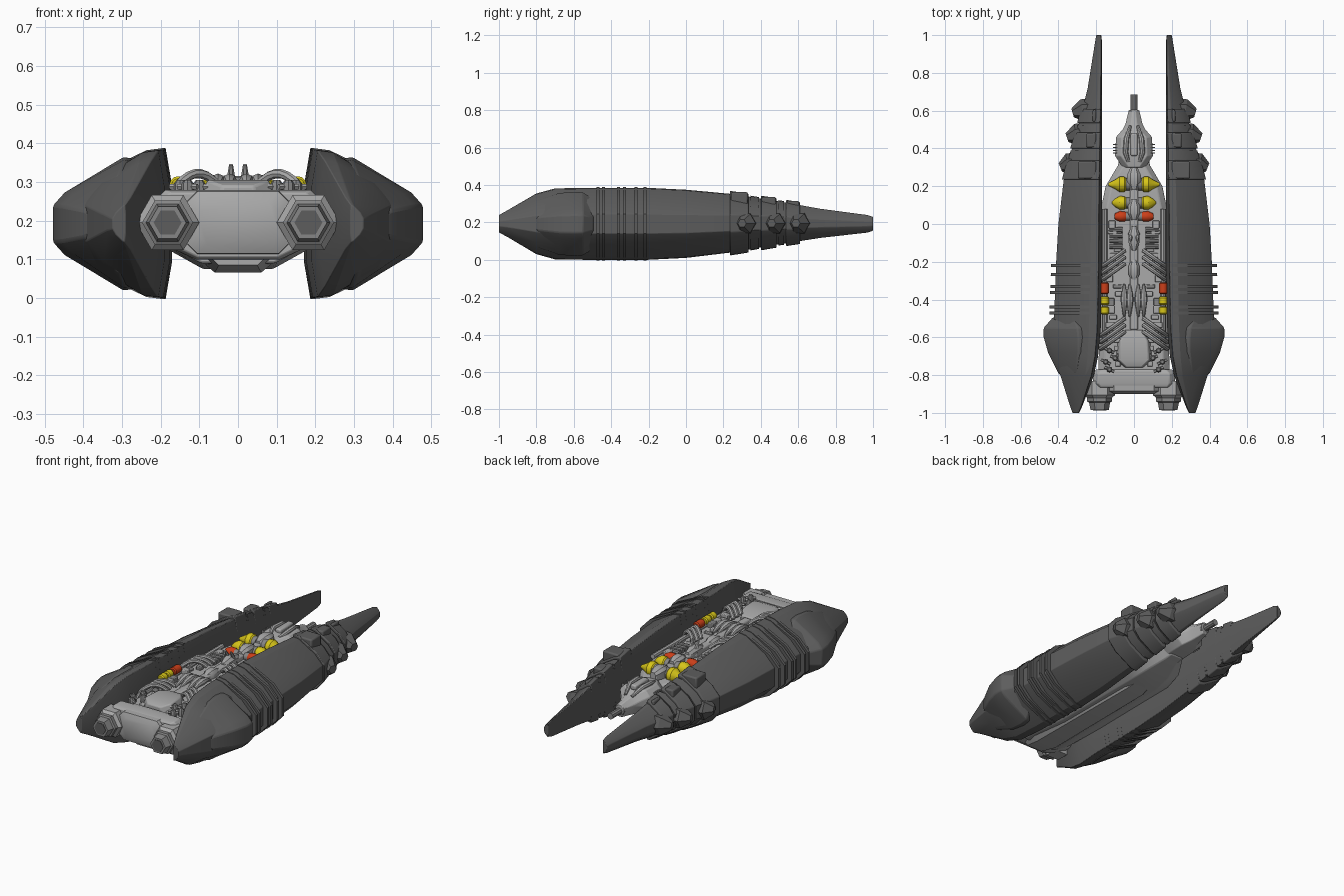
import bpy, bmesh, math, random
from mathutils import Vector

if "Cube" in bpy.data.objects:
    bpy.data.objects.remove(bpy.data.objects["Cube"])

random.seed(4)


def material(name, rgb):
    m = bpy.data.materials.new(name)
    m.diffuse_color = (*rgb, 1)
    m.use_nodes = True
    m.node_tree.nodes["Principled BSDF"].inputs["Base Color"].default_value = m.diffuse_color
    return m


DARK = material("dark armour grey", (0.11, 0.11, 0.11))
LIGHT = material("light hull grey", (0.40, 0.40, 0.40))
MID = material("machinery grey", (0.24, 0.24, 0.24))
YELLOW = material("yellow", (0.68, 0.56, 0.01))
RED = material("red", (0.60, 0.05, 0.01))


def loft(name, rings, mat, mirror=True, bevel=0.0, angle=30):
    """Skin a list of equal-length rings, cap both ends, mirror across x."""
    bm = bmesh.new()
    vs = [[bm.verts.new(p) for p in r] for r in rings]
    n = len(rings[0])
    for a, b in zip(vs, vs[1:]):
        for i in range(n):
            bm.faces.new((a[i], a[(i + 1) % n], b[(i + 1) % n], b[i]))
    bm.faces.new(vs[0])
    bm.faces.new(vs[-1])
    bmesh.ops.recalc_face_normals(bm, faces=bm.faces)
    me = bpy.data.meshes.new(name)
    bm.to_mesh(me)
    bm.free()
    for p in me.polygons:
        p.use_smooth = True
    me.set_sharp_from_angle(angle=math.radians(angle))
    me.materials.append(mat)
    ob = bpy.data.objects.new(name, me)
    bpy.context.collection.objects.link(ob)
    if bevel:
        b = ob.modifiers.new("bevel", "BEVEL")
        b.width, b.segments = bevel, 2
        b.angle_limit = math.radians(25)
    if mirror:
        ob.modifiers.new("mirror", "MIRROR").use_mirror_merge = False
    return ob


def sweep(name, pts, radii, mat, sides=8, mirror=True):
    """Round or faceted tube through points, one radius per point."""
    pts = [Vector(p) for p in pts]
    up = Vector((0, 0, 1)) if abs((pts[-1] - pts[0]).normalized().z) < 0.8 else Vector((0, 1, 0))
    rings = []
    for i, (p, r) in enumerate(zip(pts, radii)):
        a, b = pts[max(i - 1, 0)], pts[min(i + 1, len(pts) - 1)]
        t = (b - a).normalized()
        u = t.cross(up).normalized()
        v = u.cross(t)
        rings.append([p + r * (math.cos(k * math.tau / sides) * u + math.sin(k * math.tau / sides) * v)
                      for k in range(sides)])
    return loft(name, rings, mat, mirror, angle=35 if sides > 6 else 20)


def box(name, x0, x1, y0, y1, z0, z1, mat, mirror=True, bevel=0.008):
    return loft(name, [[(x0, y, z0), (x1, y, z0), (x1, y, z1), (x0, y, z1)] for y in (y0, y1)],
                mat, mirror, bevel)


# Side pod stations: y, inner x, outer x, bottom z, top z
POD = [(-1.0, .29, .325, .145, .24), (-.96, .272, .34, .125, .262), (-.8, .212, .39, .03, .355),
       (-.7, .19, .415, .002, .382), (-.55, .176, .425, 0, .385), (-.2, .17, .412, 0, .385),
       (0, .17, .40, .01, .375), (.25, .17, .37, .04, .352), (.5, .17, .30, .083, .312),
       (.72, .17, .245, .117, .273), (.97, .17, .205, .145, .24), (1.0, .173, .20, .155, .23)]


def pod_at(y):
    for a, b in zip(POD, POD[1:]):
        if y <= b[0]:
            t = (y - a[0]) / (b[0] - a[0])
            return [p + (q - p) * t for p, q in zip(a, b)]
    return POD[-1]


def pod_ring(y, gx=0.0, gz=0.0):
    _, xi, xo, zb, zt = pod_at(y)
    zc, h, w = (zb + zt) / 2, (zt - zb) / 2, xo - xi
    xo, hh = xo + gx, h + gz
    half = [(xi, h * .5), (xi + .07 * w, hh), (xi + .25 * w, hh * .97),
            (xo - .25 * w, hh * .60), (xo, hh * .27)]
    return [(x, y, zc + z) for x, z in half] + [(x, y, zc - z) for x, z in reversed(half)]


loft("side_pod", [pod_ring(s[0]) for s in POD], DARK, bevel=.006, angle=22)

# Bulging rear shield on each pod
bulge = []
for y, xa, xb, s in [(-.815, .30, .375, .42), (-.79, .28, .40, .70), (-.68, .265, .455, .91),
                     (-.60, .265, .478, .95), (-.55, .27, .478, .93), (-.495, .29, .43, .72)]:
    half = [(xa, .175 * s), (xa + .03, .182 * s), (xb - .03, .085 * s), (xb, .05 * s)]
    bulge.append([(x, y, .192 + z) for x, z in half] + [(x, y, .192 - z) for x, z in reversed(half)])
loft("rear_shield", bulge, DARK, bevel=.006, angle=25)

# Cooling ribs wrapped around each pod
for y in (-.22, -.268, -.33, -.362, -.44, -.47):
    loft("pod_rib", [pod_ring(y - .008, .026, .003), pod_ring(y + .008, .026, .003)], DARK)

# Armour straps with outer studs near the pod tips
for y0, y1, tip in [(.235, .335, .39), (.40, .485, .355), (.535, .61, .325)]:
    loft("armour_strap", [pod_ring(y0, .010, .016), pod_ring(y1, .008, .016)], DARK, bevel=.005)
    ym = (y0 + y1) / 2 + .03
    xo = pod_at(ym)[2]
    sweep("strap_stud", [(xo - .05, ym, .195), (xo, ym, .195), (tip, ym - .015, .195)],
          [.065, .058, .024], DARK, 6)
    zt = pod_at(y0)[4]
    box("strap_plate", .20, pod_at(ym)[2] - .055, y0 + .005, y1 - .005, zt - .08, zt + .008, DARK)
for y0, y1 in [(.345, .39), (.495, .525)]:
    loft("inner_strap", [pod_ring(y0, .004, .006), pod_ring(y1, .004, .006)], DARK)


def hull_ring(y, w, zb, zt, c=.03):
    half = [(w * .5, zb), (w, zb + .05), (w, zt - c), (w - c, zt)]
    return [(x, y, z) for x, z in half] + [(-x, y, z) for x, z in reversed(half)]


# Central hull, keel and nose
loft("central_hull", [hull_ring(-.8, .19, .09, .262), hull_ring(-.5, .18, .075, .262),
                      hull_ring(.08, .175, .075, .262), hull_ring(.2, .15, .09, .262),
                      hull_ring(.31, .085, .12, .25), hull_ring(.36, .075, .13, .24)],
     LIGHT, False, .006)
loft("keel", [hull_ring(-.84, .10, .085, .16), hull_ring(-.74, .12, .066, .16),
              hull_ring(.0, .11, .066, .16), hull_ring(.22, .05, .10, .16)], LIGHT, False)
loft("nose", [hull_ring(.30, .06, .13, .27), hull_ring(.36, .10, .135, .28), hull_ring(.46, .095, .14, .28),
              hull_ring(.50, .06, .15, .26), hull_ring(.53, .045, .155, .25), hull_ring(.60, .028, .165, .235, .02)],
     LIGHT, False, .004)
sweep("nose_gun", [(0, .57, .2), (0, .60, .2), (0, .605, .2), (0, .685, .2)], [.028, .028, .018, .018], MID, 10, False)
for y in (.375, .39, .405, .42):
    box("nose_fin", .09, .112, y - .003, y + .003, .19, .26, MID, bevel=0)
sweep("nose_pipe", [(.03, .33, .27), (.045, .38, .287), (.04, .45, .287), (.02, .52, .255)], [.01, .014, .014, .008], LIGHT)
box("nose_ridge", -.018, .018, .36, .48, .27, .30, LIGHT, False)

# Rear engine block, chamfered plate and hexagonal nozzles
loft("engine_block", [hull_ring(-.865, .205, .105, .272), hull_ring(-.845, .218, .10, .28),
                      hull_ring(-.79, .218, .10, .28), hull_ring(-.77, .20, .105, .268)], LIGHT, False, .004)
plate = []
for y, w, h in [(-.90, .105, .055), (-.885, .13, .08), (-.78, .135, .085)]:
    c = .025
    q = [(w, h - c), (w - c, h), (c - w, h), (-w, h - c), (-w, c - h), (c - w, -h), (w - c, -h), (w, c - h)]
    plate.append([(x, y, .195 + z) for x, z in q])
loft("rear_plate", plate, LIGHT, False)
sweep("nozzle_base", [(.182, -.83, .195), (.182, -.905, .195), (.182, -.92, .195)], [.082, .082, .066], LIGHT, 6)
sweep("nozzle", [(.182, -.90, .195), (.182, -.94, .195), (.182, -.945, .195), (.182, -.985, .195),
                 (.182, -.985, .195001), (.182, -.955, .195)][:4], [.066, .066, .056, .048], MID, 6)
sweep("nozzle_core", [(.182, -.98, .195), (.182, -.988, .195)], [.036, .036], DARK, 6)

# Rear deck and valves
loft("rear_deck", [[(-w, y, .25), (w, y, .25), (w * .8, y, z), (-w * .8, y, z)]
                   for y, w, z in [(-.76, .05, .29), (-.72, .10, .305), (-.62, .09, .305), (-.56, .05, .29)]],
     LIGHT, False, .006)
for x, y in [(.13, -.67), (.10, -.71), (.15, -.73), (.13, -.77)]:
    sweep("valve_post", [(x, y, .25), (x, y, .295), (x, y, .305)], [.016, .016, .009], MID, 8)
    sweep("valve_arm", [(x - .025, y - .012, .288), (x + .025, y + .012, .288)], [.008, .008], LIGHT, 6)

# Arched pipe bundles
for y in (-.14, -.175, -.21, -.50, -.535, -.57):
    arc = []
    for k in range(9):
        t = k / 8
        arc.append((.05 + .125 * t, y - .09 * t, .262 + .06 * math.sin(math.pi * (.12 + .88 * t)) ** .8 if k < 8 else .25))
    sweep("arched_pipe", arc, [.012] * 9, LIGHT, 8)

# Raised spine with pods, spindles and two prongs
box("spine", -.022, .022, -.56, .30, .25, .288, LIGHT, False)
for y0, y1, w, z in [(.18, .30, .036, .315), (.02, .13, .032, .315), (-.14, -.01, .03, .312), (-.30, -.19, .03, .30)]:
    ym = (y0 + y1) / 2
    loft("spine_module", [[(-a, y, .26), (a, y, .26), (a, y, h - .015), (a * .55, y, h), (-a * .55, y, h), (-a, y, h - .015)]
                          for y, a, h in [(y0, w * .45, z - .015), (ym - .02, w, z), (ym + .02, w, z), (y1, w * .5, z - .012)]],
         LIGHT, False)
for x in (.022, .052):
    sweep("spindle", [(x, -.49, .28), (x, -.44, .298), (x, -.40, .302), (x, -.36, .298), (x, -.32, .28)],
          [.006, .014, .02, .014, .006], LIGHT)
sweep("prong", [(.018, -.05, .27), (.018, -.07, .31), (.018, -.09, .345)], [.013, .011, .005], LIGHT, 6)

# Side rails, cylinders and small deck machinery
sweep("side_rail", [(.155, -.62, .268), (.155, .08, .268)], [.014, .014], LIGHT)
for y in (-.03, -.06, -.09, -.12):
    sweep("deck_coil", [(.06, y, .272), (.13, y, .272)], [.014, .011], MID)
for i in range(20):
    x, y = random.uniform(.07, .13), -.74 + i * .041
    a, b = random.uniform(.012, .026), random.uniform(.010, .022)
    box("deck_machinery", x - a, x + a, y - b, y + b, .25, random.uniform(.27, .292), random.choice((LIGHT, LIGHT, MID)), bevel=.004)

# Coloured canisters along the rails
for y0, y1, mat in [(-.37, -.31, RED), (-.428, -.385, YELLOW), (-.478, -.436, YELLOW)]:
    sweep("canister", [(.155, y0, .293), (.155, y0 + .006, .293), (.155, y1 - .006, .293), (.155, y1, .293)],
          [.016, .022, .022, .016], mat, 12)

# Coloured cone caps beside the spine
for y, r, x, mat in [(.21, .042, .135, YELLOW), (.112, .036, .115, YELLOW), (.04, .028, .10, RED)]:
    sweep("cone_cap", [(.035, y, .272), (.05, y, .272), (.075, y, .272), (.10, y, .27), (x, y, .268)],
          [r * .6, r * .95, r, r * .6, r * .18], mat, 12)
    sweep("cone_collar", [(.02, y, .272), (.045, y, .272)], [r * .8, r * .8], MID, 12)
